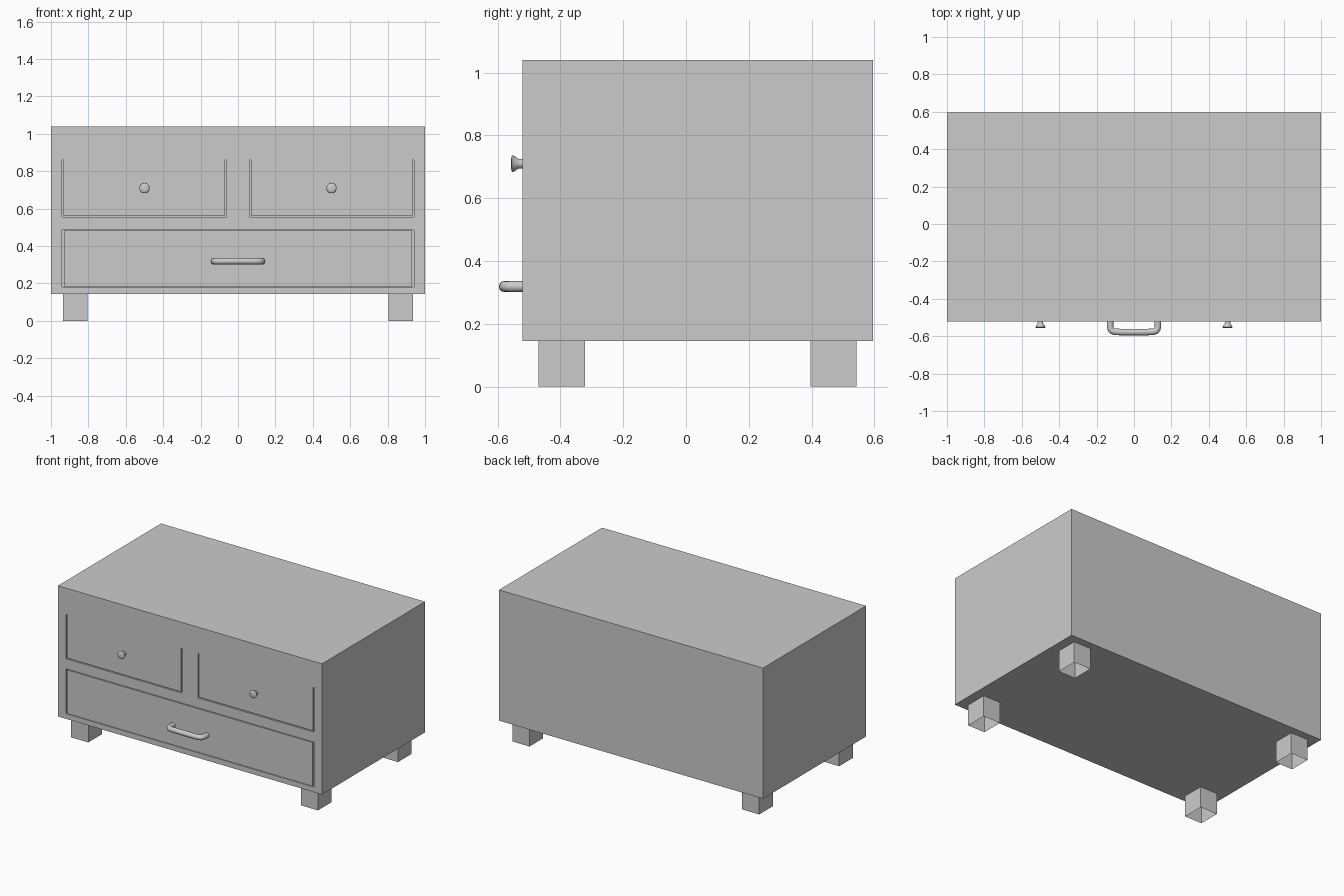
import bpy, bmesh
from math import sin, cos, pi, radians

if "Cube" in bpy.data.objects:
    bpy.data.objects.remove(bpy.data.objects["Cube"])

FRONT, BACK = -0.52, 0.595


def add_mesh(name, bm):
    bmesh.ops.recalc_face_normals(bm, faces=bm.faces)
    mesh = bpy.data.meshes.new(name)
    bm.to_mesh(mesh)
    bm.free()
    obj = bpy.data.objects.new(name, mesh)
    bpy.context.collection.objects.link(obj)
    return obj


def box(name, x, y, z, open_bottom=False):
    bm = bmesh.new()
    bmesh.ops.create_cube(bm, size=1)
    for v in bm.verts:
        v.co = [a + (c + 0.5) * (b - a) for c, (a, b) in zip(v.co, (x, y, z))]
    if open_bottom:
        bm.normal_update()
        bmesh.ops.delete(bm, geom=[f for f in bm.faces if f.normal.z < -0.9], context='FACES')
    return add_mesh(name, bm)


def smooth(obj, angle=50):
    bpy.ops.object.select_all(action='DESELECT')
    obj.select_set(True)
    bpy.context.view_layer.objects.active = obj
    bpy.ops.object.shade_smooth_by_angle(angle=radians(angle))


def knob(name, cx, cz, segments=24):
    # (radius, y) profile turned about the y axis
    profile = [(0.015, FRONT + 0.005), (0.0145, -0.530), (0.017, -0.536), (0.026, -0.548),
               (0.027, -0.551), (0.024, -0.555), (0.013, -0.557)]
    bm = bmesh.new()
    rings = [[bm.verts.new((cx + r * cos(2 * pi * i / segments), y,
                            cz + r * sin(2 * pi * i / segments)))
              for i in range(segments)] for r, y in profile]
    for a, b in zip(rings, rings[1:]):
        for i in range(segments):
            j = (i + 1) % segments
            bm.faces.new((a[i], a[j], b[j], b[i]))
    bm.faces.new(rings[-1])
    smooth(add_mesh(name, bm))


# Cabinet with drawer openings
cabinet = box("cabinet", (-1, 1), (FRONT, BACK), (0.145, 1.04))
openings = [((-0.94, -0.062), (0.556, 0.86)),
            ((0.062, 0.94), (0.556, 0.86)),
            ((-0.94, 0.94), (0.18, 0.487))]
for x, z in openings:
    cutter = box("opening_cutter", x, (FRONT - 0.1, 0.5), z)
    cutter.hide_render = True
    mod = cabinet.modifiers.new("opening", 'BOOLEAN')
    mod.operation = 'DIFFERENCE'
    mod.solver = 'EXACT'
    mod.object = cutter
    bpy.context.view_layer.objects.active = cabinet
    bpy.ops.object.modifier_apply(modifier=mod.name)
    bpy.data.objects.remove(cutter)

# Drawers, leaving narrow gaps to the openings
for name, (x, z), gx, gb, gt in (("left_drawer", openings[0], 0.007, 0.007, 0),
                                 ("right_drawer", openings[1], 0.007, 0.007, 0),
                                 ("lower_drawer", openings[2], 0.010, 0.004, 0.005)):
    box(name, (x[0] + gx, x[1] - gx), (FRONT, 0.45), (z[0] + gb, z[1] - gt))

# Feet, open underneath
for side, sx in (("left", -1), ("right", 1)):
    x = sorted((sx * 0.805, sx * 0.935))
    box(f"front_{side}_foot", x, (-0.47, -0.322), (0, 0.145), True)
    box(f"back_{side}_foot", x, (0.396, 0.543), (0, 0.145), True)

# Knobs
knob("left_knob", -0.5, 0.71)
knob("right_knob", 0.5, 0.71)

# Bar handle swept along a rounded U path
half = [(0.128, FRONT + 0.005), (0.128, -0.545), (0.125, -0.562), (0.117, -0.572),
        (0.100, -0.577), (0.050, -0.578)]
path = [(-x, y) for x, y in half] + half[::-1]
curve = bpy.data.curves.new("handle", 'CURVE')
curve.dimensions = '3D'
curve.bevel_depth = 0.0175
curve.bevel_resolution = 4
spline = curve.splines.new('POLY')
spline.points.add(len(path) - 1)
for p, (x, y) in zip(spline.points, path):
    p.co = (x, y, 0.319, 1)
handle = bpy.data.objects.new("handle", curve)
bpy.context.collection.objects.link(handle)
bpy.ops.object.select_all(action='DESELECT')
handle.select_set(True)
bpy.context.view_layer.objects.active = handle
bpy.ops.object.convert(target='MESH')
smooth(bpy.context.view_layer.objects.active)
